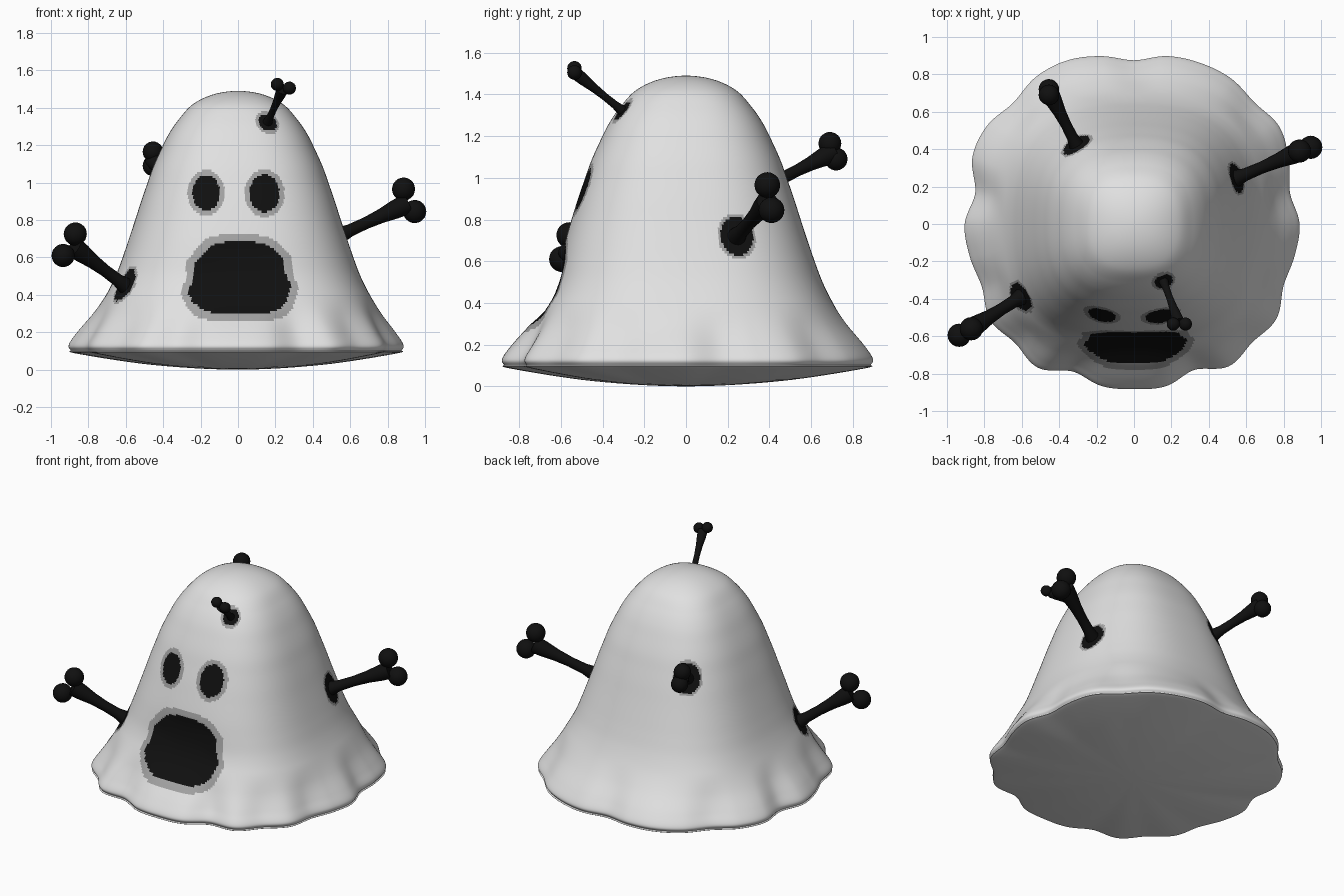
import bpy, bmesh, math
from mathutils import Vector

if "Cube" in bpy.data.objects:
    bpy.data.objects.remove(bpy.data.objects["Cube"])


def material(name, v):
    m = bpy.data.materials.new(name)
    m.diffuse_color = (v, v, v, 1)
    m.use_nodes = True
    m.node_tree.nodes["Principled BSDF"].inputs["Base Color"].default_value = m.diffuse_color
    return m


WHITE = material("cloth_white", 0.75)
GREY = material("stain_grey", 0.36)
BLACK = material("ink_black", 0.005)


def finish(bm, name, mats):
    bmesh.ops.recalc_face_normals(bm, faces=bm.faces)
    me = bpy.data.meshes.new(name)
    bm.to_mesh(me)
    bm.free()
    ob = bpy.data.objects.new(name, me)
    bpy.context.collection.objects.link(ob)
    for m in mats:
        me.materials.append(m)
    bpy.context.view_layer.objects.active = ob
    ob.select_set(True)
    bpy.ops.object.shade_smooth_by_angle(angle=math.radians(40))
    ob.select_set(False)
    return ob


def catmull(a, b, c, d, t):
    return 0.5 * (2 * b + (c - a) * t + (2 * a - 5 * b + 4 * c - d) * t * t
                  + (3 * b - a - 3 * c + d) * t ** 3)


# Side profile (radius, height) from crown to centre of the underside
PROFILE = [(0, 1.49), (.13, 1.472), (.24, 1.42), (.315, 1.34), (.37, 1.26), (.415, 1.17),
           (.455, 1.08), (.487, .99), (.518, .9), (.55, .8), (.583, .7), (.617, .6),
           (.655, .5), (.705, .4), (.77, .3), (.85, .2), (.893, .135), (.885, .105),
           (.85, .085), (.45, .025), (0, 0)]
# Wavy hem radius, every 11.25 degrees from the front towards +x
HEM = [.89, .89, .85, .92, .9, .92, .87, .88, .89, .855, .9, .94, .92, .94, .936, .92,
       .88, .92, .95, .95, .92, .95, .94, .87, .91, .9, .885, .93, .905, .93, .86, .89]
SEGS, STEPS = 352, 8


def smooth_profile():
    pts = [(-PROFILE[1][0], PROFILE[1][1])] + PROFILE + [(-PROFILE[-2][0], PROFILE[-2][1])]
    out = []
    for i in range(1, len(pts) - 2):
        for k in range(STEPS):
            t = k / STEPS
            out.append(tuple(catmull(*[pts[i + j][c] for j in (-1, 0, 1, 2)], t) for c in (0, 1)))
    return out + [PROFILE[-1]]


RINGS = smooth_profile()


def mouth(x, z, grow):
    # Rounded trapezoid; below 1 is inside
    dz = (z - .49) / (.195 + grow)
    half = .255 + grow - .04 * dz + .008 * math.sin(z * 40 + x * 9)
    return abs((x - .01) / half) ** 3 + abs(dz) ** 3


def surface(a, r, z):
    # Body point at angle a: wavy hem below, softly squared above, flatter front
    f = a / math.tau * 32
    i = int(math.floor(f))
    hem = catmull(*[HEM[(i + j) % 32] for j in (-1, 0, 1, 2)], f - i) / .9
    w = min(max((.42 - z) / .25, 0), 1)
    w = w * w * (3 - 2 * w)
    square = 1 + .04 * (1 - math.cos(4 * a)) * min(1, r / .3)
    r *= w * hem + (1 - w) * square
    if math.cos(a) > 0:
        r *= 1 - .055 * math.exp(-((z - .45) / .18) ** 2) * math.cos(a) ** 4
        m = mouth(r * math.sin(a), z, 0)
        r -= .025 * max(0, 1 - m)
    return Vector((r * math.sin(a), -r * math.cos(a), z))


def surface_near(x, y, z):
    r = min(RINGS[:-2 * STEPS], key=lambda p: abs(p[1] - z))[0]
    return surface(math.atan2(x, -y) % math.tau, r, z)


# Bones: root on the body, shaft end, two knob centres, knob radius, hole radius
BONES = {
    "right_bone": ((.56, .25, .72), (.88, .385, .875),
                   ((.885, .39, .965), (.945, .41, .845)), .062, .08),
    "left_bone": ((-.62, -.40, .45), (-.865, -.555, .645),
                  ((-.87, -.56, .725), (-.935, -.595, .61)), .062, .08),
    "brow_bone": ((.17, -.33, 1.325), (.235, -.515, 1.49),
                  ((.21, -.535, 1.525), (.275, -.535, 1.505)), .035, .05),
    "back_bone": ((-.32, .44, .98), (-.445, .69, 1.115),
                  ((-.455, .69, 1.165), (-.455, .72, 1.09)), .055, .08),
}
ROOTS = {n: surface_near(*b[0]) for n, b in BONES.items()}
EYES = [(-.17, .945, .072, .095), (.142, .943, .08, .1)]


def paint(c):
    # 0 white, 1 grey, 2 black
    level = 0
    if c.y < 0 and c.z > .2:
        if mouth(c.x, c.z, 0) < 1:
            return 2
        if mouth(c.x, c.z, .04) < 1:
            level = 1
        for ex, ez, w, h in EYES:
            dx, dz = c.x - ex, c.z - ez
            if (dx / w) ** 2 + (dz / h) ** 2 < 1:
                return 2
            if (dx / (w + .027)) ** 2 + (dz / (h + .027)) ** 2 < 1:
                level = 1
    for n, root in ROOTS.items():
        hole = BONES[n][4]
        d = c - root
        d.z *= .8
        if d.length < hole:
            return 2
        if d.length < hole + .016:
            level = 1
    return level


# Draped body
bm = bmesh.new()
rows = [[bm.verts.new(surface(math.tau * k / SEGS, r, z)) for k in range(SEGS)]
        for r, z in RINGS[1:-1]]
for lo, hi in zip(rows, rows[1:]):
    for k in range(SEGS):
        n = (k + 1) % SEGS
        bm.faces.new((lo[k], lo[n], hi[n], hi[k]))
for row, (r, z) in ((rows[0], RINGS[0]), (rows[-1], RINGS[-1])):
    pole = bm.verts.new((0, 0, z))
    for k in range(SEGS):
        bm.faces.new((row[k], row[(k + 1) % SEGS], pole))
for f in bm.faces:
    f.material_index = paint(f.calc_center_median())
finish(bm, "draped_body", [WHITE, GREY, BLACK])


# Bones with flared shafts and twin knobs
def bone(name, end, knobs, size):
    bm = bmesh.new()
    end = Vector(end)
    root = ROOTS[name]
    axis = (end - root).normalized()
    rot = axis.to_track_quat('Z', 'Y')
    length = (end - root).length
    rings = []
    for t, r in ((-.12, .75), (0, .72), (.15, .55), (.4, .52), (.65, .62), (.88, .82), (1.05, .9)):
        rings.append([bm.verts.new(root + axis * length * t + rot @ Vector(
            (size * r * math.cos(math.tau * k / 16), size * r * math.sin(math.tau * k / 16), 0)))
            for k in range(16)])
    for a, b in zip(rings, rings[1:]):
        for k in range(16):
            n = (k + 1) % 16
            bm.faces.new((a[k], a[n], b[n], b[k]))
    bm.faces.new(rings[0])
    bm.faces.new(rings[-1])
    for c in knobs:
        made = bmesh.ops.create_icosphere(bm, subdivisions=3, radius=size)
        bmesh.ops.translate(bm, verts=made["verts"], vec=c)
    finish(bm, name, [BLACK])


for name, (_, end, knobs, size, _) in BONES.items():
    bone(name, end, knobs, size)
